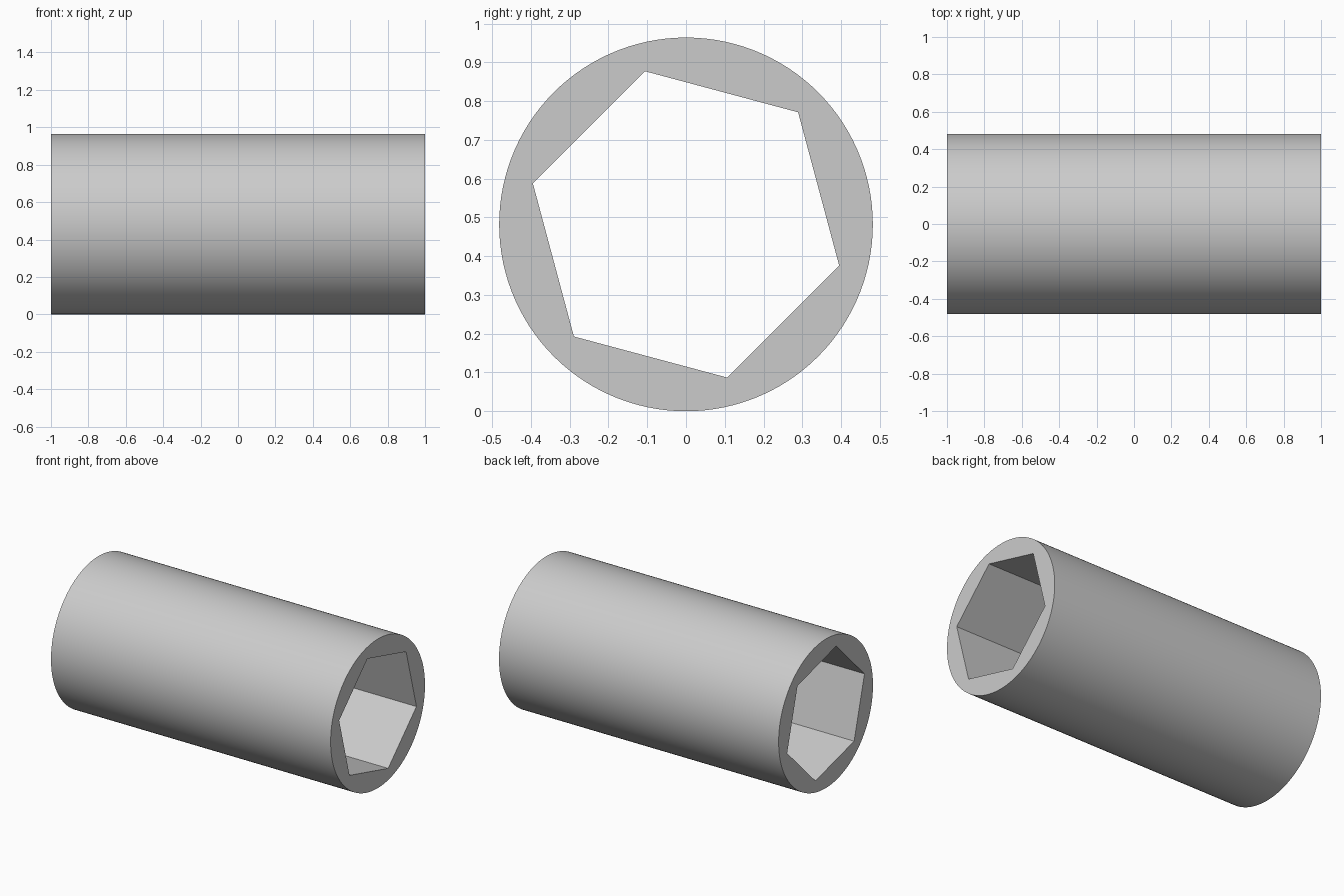
import bpy
import bmesh
from math import cos, sin, radians

cube = bpy.data.objects.get("Cube")
if cube:
    bpy.data.objects.remove(cube, do_unlink=True)

RADIUS = 0.482        # outside of the sleeve
HEX_RADIUS = 0.409    # corner radius of the hexagonal bore
HEX_TURN = -15        # angle of the first bore corner
HALF_LENGTH = 1.0
STEPS = 120

# Single grey material
grey = bpy.data.materials.new("light grey")
colour = (0.6, 0.6, 0.6, 1)
grey.diffuse_color = colour
grey.use_nodes = True
grey.node_tree.nodes["Principled BSDF"].inputs["Base Color"].default_value = colour


def round_radius(angle):
    return RADIUS


def hex_radius(angle):
    return HEX_RADIUS * cos(radians(30)) / cos(radians(angle % 60 - 30))


def ring(bm, x, radius_at):
    """Ring of vertices around the x axis, starting at a bore corner."""
    verts = []
    for i in range(STEPS):
        angle = i * 360 / STEPS
        r = radius_at(angle)
        a = radians(angle + HEX_TURN)
        verts.append(bm.verts.new((x, r * cos(a), RADIUS + r * sin(a))))
    return verts


# Round sleeve with a hexagonal through bore: outer wall, end, bore, other end
bm = bmesh.new()
rings = [ring(bm, -HALF_LENGTH, round_radius), ring(bm, HALF_LENGTH, round_radius),
         ring(bm, HALF_LENGTH, hex_radius), ring(bm, -HALF_LENGTH, hex_radius)]
for k, first in enumerate(rings):
    second = rings[(k + 1) % len(rings)]
    for i in range(STEPS):
        j = (i + 1) % STEPS
        bm.faces.new((first[i], first[j], second[j], second[i]))
bmesh.ops.recalc_face_normals(bm, faces=bm.faces)

mesh = bpy.data.meshes.new("hex_bore_sleeve")
bm.to_mesh(mesh)
bm.free()
mesh.materials.append(grey)
sleeve = bpy.data.objects.new("hex_bore_sleeve", mesh)
bpy.context.collection.objects.link(sleeve)

# Smooth round wall, crisp ends and bore corners
bpy.ops.object.select_all(action="DESELECT")
sleeve.select_set(True)
bpy.context.view_layer.objects.active = sleeve
bpy.ops.object.shade_smooth_by_angle(angle=radians(30))
